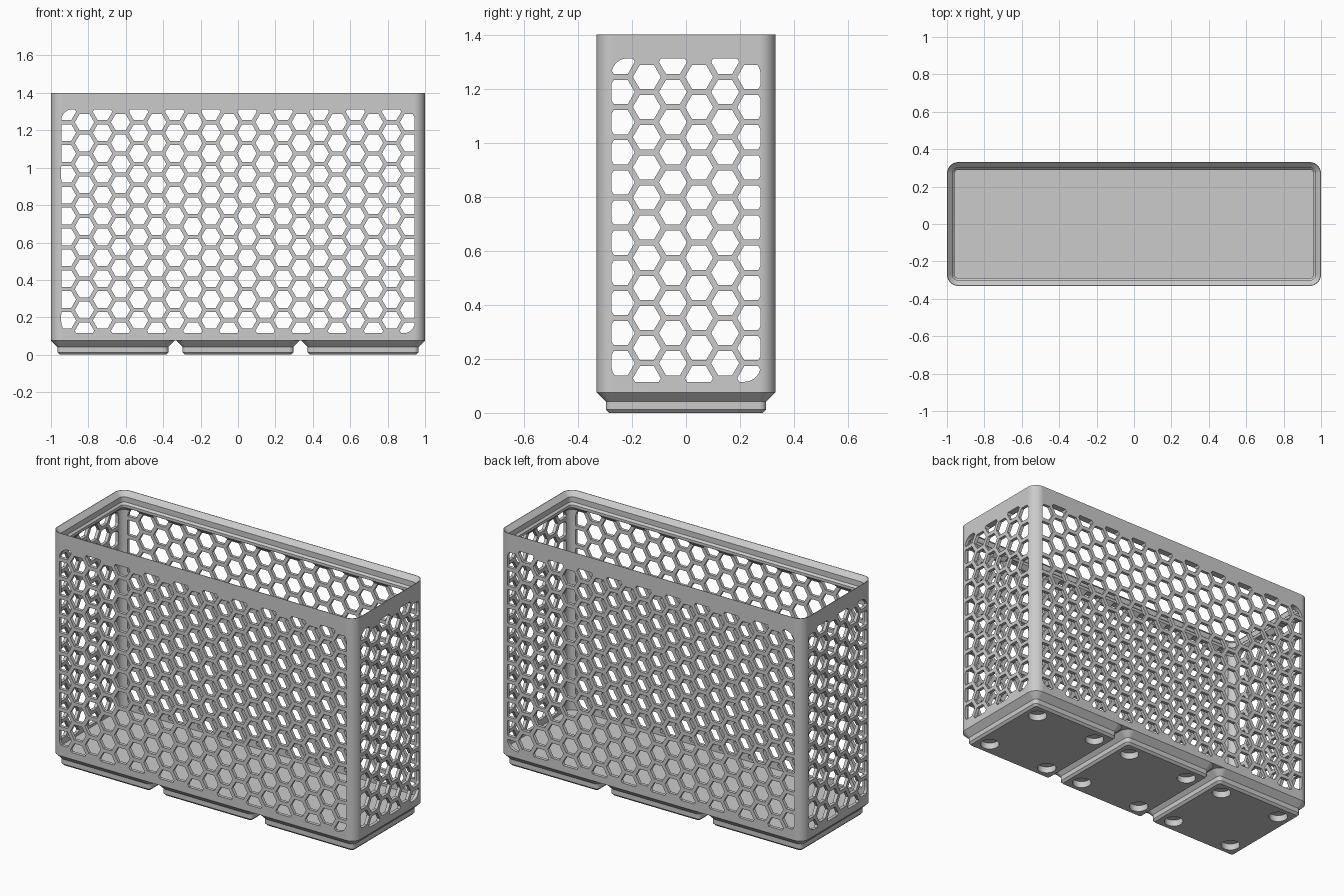
import bpy, bmesh, math
from mathutils import Matrix, Vector

if "Cube" in bpy.data.objects:
    bpy.data.objects.remove(bpy.data.objects["Cube"], do_unlink=True)

HX, HY, R = 1.0, 0.331, 0.06        # outer half sizes and corner radius
TOP, FLOOR, BODY_Z = 1.4, 0.1, 0.0757
WALL, LIP = 0.019, 0.041            # wall and rim thickness
PITCH, FLAT = 0.1115, 0.0895        # hexagon spacing and flat-to-flat size
WIN_LOW, WIN_HIGH, MARGIN = 0.115, 1.312, 0.055
UNIT = 0.669                        # spacing of the base units

grey = bpy.data.materials.new("mid_grey")
grey.use_nodes = True
grey.diffuse_color = (0.6, 0.6, 0.6, 1)
grey.node_tree.nodes["Principled BSDF"].inputs["Base Color"].default_value = (0.6, 0.6, 0.6, 1)


def rounded_rect(hx, hy, r, segs=10):
    """Counter-clockwise outline of a rounded rectangle."""
    pts = []
    for i, (sx, sy) in enumerate([(1, 1), (-1, 1), (-1, -1), (1, -1)]):
        for k in range(segs + 1):
            a = (i + k / segs) * math.pi / 2
            pts.append(Vector((sx * (hx - r) + r * math.cos(a), sy * (hy - r) + r * math.sin(a))))
    return pts


def to_object(bm, name):
    bmesh.ops.recalc_face_normals(bm, faces=bm.faces[:])
    mesh = bpy.data.meshes.new(name)
    bm.to_mesh(mesh)
    bm.free()
    mesh.materials.append(grey)
    obj = bpy.data.objects.new(name, mesh)
    bpy.context.collection.objects.link(obj)
    return obj


def loft(name, sections):
    """Closed solid through rounded rectangles given as (hx, hy, radius, z)."""
    bm = bmesh.new()
    rings = [[bm.verts.new((p.x, p.y, z)) for p in rounded_rect(hx, hy, r)]
             for hx, hy, r, z in sections]
    for a, b in zip(rings, rings[1:]):
        for i in range(len(a)):
            j = (i + 1) % len(a)
            bm.faces.new((a[i], a[j], b[j], b[i]))
    bm.faces.new(rings[0])
    bm.faces.new(rings[-1])
    return to_object(bm, name)


def clip(poly, window):
    """Clip a polygon to a convex counter-clockwise window."""
    for a, b in zip(window, window[1:] + window[:1]):
        edge = b - a
        if edge.length < 1e-6:
            continue
        out = []
        for p, q in zip(poly, poly[1:] + poly[:1]):
            dp, dq = edge.cross(p - a), edge.cross(q - a)
            if dp >= 0:
                out.append(p)
            if (dp >= 0) != (dq >= 0):
                out.append(p.lerp(q, dp / (dp - dq)))
        poly = out
    return poly


def hex_cutter(name, half_width, columns, depth, place):
    """Prisms for one pair of opposite walls; place maps (u, w, v) to 3D."""
    mid = (WIN_LOW + WIN_HIGH) / 2
    window = [p + Vector((0, mid)) for p in
              rounded_rect(half_width - MARGIN, (WIN_HIGH - WIN_LOW) / 2, 0.06)]
    bm = bmesh.new()
    for c in range(columns):
        u = (c - (columns - 1) / 2) * PITCH * math.sqrt(3) / 2
        for row in range(11):
            offset = (row - 4.75) * PITCH
            v = mid + offset if c % 2 == 0 else mid - offset
            hexagon = [Vector((u + FLAT / math.sqrt(3) * math.cos(k * math.pi / 3),
                               v + FLAT / math.sqrt(3) * math.sin(k * math.pi / 3)))
                       for k in range(6)]
            poly = clip(hexagon, window)
            if len(poly) < 3:
                continue
            near = [bm.verts.new(place(p.x, -depth, p.y)) for p in poly]
            far = [bm.verts.new(place(p.x, depth, p.y)) for p in poly]
            bm.faces.new(near)
            bm.faces.new(far[::-1])
            for i in range(len(poly)):
                j = (i + 1) % len(poly)
                bm.faces.new((near[i], far[i], far[j], near[j]))
    bmesh.ops.remove_doubles(bm, verts=bm.verts[:], dist=1e-5)
    return to_object(bm, name)


def cut(obj, cutters):
    """Subtract the cutters and bake the result."""
    for cutter in cutters:
        mod = obj.modifiers.new("cut", 'BOOLEAN')
        mod.operation, mod.solver, mod.object = 'DIFFERENCE', 'EXACT', cutter
    graph = bpy.context.evaluated_depsgraph_get()
    mesh = bpy.data.meshes.new_from_object(obj.evaluated_get(graph))
    obj.modifiers.clear()
    obj.data = mesh


def finish(obj):
    bpy.ops.object.select_all(action='DESELECT')
    obj.select_set(True)
    bpy.context.view_layer.objects.active = obj
    bpy.ops.object.shade_smooth_by_angle(angle=math.radians(25))
    mod = obj.modifiers.new("even_shading", 'WEIGHTED_NORMAL')
    mod.keep_sharp = True


# Bin body: outer wall, stepped stacking rim, inner wall and floor
profile = [(0, BODY_Z), (0, TOP), (0.003, TOP), (0.03, TOP - 0.027), (0.03, TOP - 0.059),
           (LIP, TOP - 0.07), (LIP, WIN_HIGH + 0.002), (WALL, WIN_HIGH + 0.002 - LIP + WALL),
           (WALL, FLOOR)]
body = loft("bin_body", [(HX - d, HY - d, R - d, z) for d, z in profile])

# Honeycomb openings through both pairs of walls
front_cut = hex_cutter("front_cutter", HX, 20, 0.6, lambda u, w, v: (u, w, v))
side_cut = hex_cutter("side_cutter", HY, 6, 1.2, lambda u, w, v: (w, u, v))
cut(body, [front_cut, side_cut])
finish(body)

# Round magnet recesses under each base unit
bm = bmesh.new()
for unit in (-1, 0, 1):
    for sx in (-1, 1):
        for sy in (-1, 1):
            bmesh.ops.create_cone(
                bm, cap_ends=True, segments=32, radius1=0.052, radius2=0.052, depth=0.076,
                matrix=Matrix.Translation((unit * UNIT + sx * 0.207, sy * 0.207, 0)))
magnet_cut = to_object(bm, "recess_cutter")

# Three stepped base units
for unit, label in zip((-1, 0, 1), ("right", "middle", "left")):
    base = loft("base_" + label, [(h, h, r, z) for h, r, z in (
        (0.284, 0.0127, 0), (0.2965, 0.0255, 0.0127),
        (0.2965, 0.0255, 0.0414), (HY, R, BODY_Z))])
    base.location.x = unit * UNIT
    bpy.context.view_layer.update()
    cut(base, [magnet_cut])
    finish(base)

for cutter in (front_cut, side_cut, magnet_cut):
    bpy.data.objects.remove(cutter, do_unlink=True)
